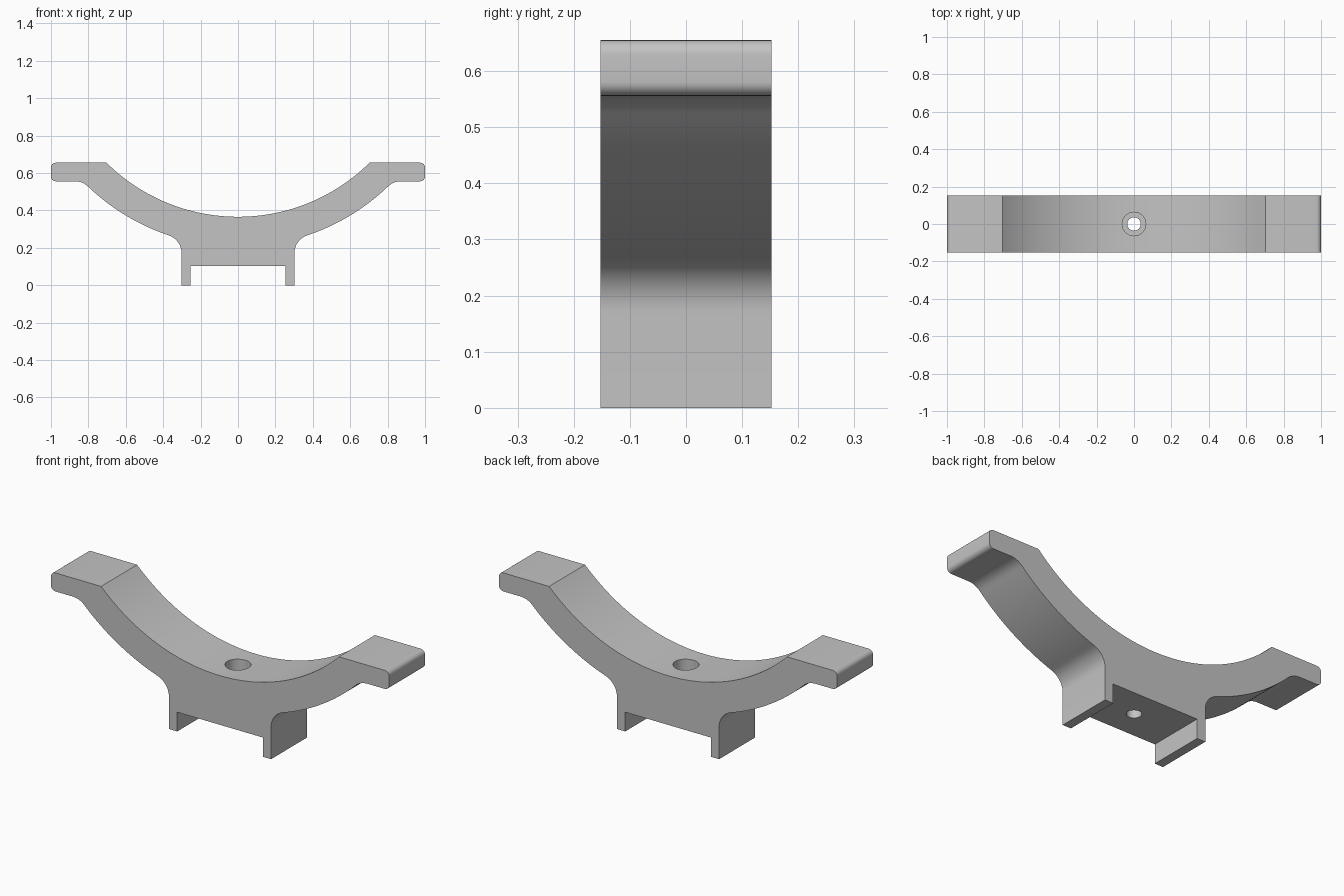
import bpy, bmesh
from math import sin, cos, pi, sqrt, atan2, asin, radians

if "Cube" in bpy.data.objects:
    bpy.data.objects.remove(bpy.data.objects["Cube"])

DEPTH = 0.152                # half depth in y
TOP, UNDER = 0.655, 0.556    # flange top and underside
CENTRE, R_IN, R_OUT = 1.366, 1.0, 1.16   # cradle arcs
FILLET, ROUND = 0.1, 0.025
LEG_OUT, LEG_IN, LEG_TOP = 0.302, 0.253, 0.103
FLOOR = 0.235                # counterbore floor


def arc(cx, cz, r, a0, a1, n):
    angles = [a0 + (a1 - a0) * i / n for i in range(n + 1)]
    return [(cx + r * cos(a), cz + r * sin(a)) for a in angles]


# Half profile, from the base centre round to the cradle centre
reach = R_OUT + FILLET
foot_x = LEG_OUT + FILLET
foot_z = CENTRE - sqrt(reach ** 2 - foot_x ** 2)
wing_z = UNDER - FILLET
wing_x = sqrt(reach ** 2 - (CENTRE - wing_z) ** 2)
a_foot = atan2(foot_z - CENTRE, foot_x)
a_wing = atan2(wing_z - CENTRE, wing_x)

half = [(LEG_IN, LEG_TOP), (LEG_IN, 0), (LEG_OUT, 0)]
half += arc(foot_x, foot_z, FILLET, pi, a_foot + pi, 12)
half += arc(0, CENTRE, R_OUT, a_foot, a_wing, 24)[1:-1]
half += arc(wing_x, wing_z, FILLET, a_wing + pi, pi / 2, 10)
half += arc(1 - ROUND, UNDER + ROUND, ROUND, -pi / 2, 0, 6)
half += arc(1 - ROUND, TOP - ROUND, ROUND, 0, pi / 2, 6)
half += arc(0, CENTRE, R_IN, asin((TOP - CENTRE) / R_IN), -pi / 2, 32)
profile = half + [(-x, z) for x, z in reversed(half[:-1])]

# Bracket body: extruded profile
bm = bmesh.new()
face = bm.faces.new([bm.verts.new((x, -DEPTH, z)) for x, z in profile])
ext = bmesh.ops.extrude_face_region(bm, geom=[face])
moved = [v for v in ext["geom"] if isinstance(v, bmesh.types.BMVert)]
bmesh.ops.translate(bm, verts=moved, vec=(0, 2 * DEPTH, 0))
bmesh.ops.recalc_face_normals(bm, faces=bm.faces)
mesh = bpy.data.meshes.new("cradle_bracket")
bm.to_mesh(mesh)
bm.free()
bracket = bpy.data.objects.new("cradle_bracket", mesh)
bpy.context.collection.objects.link(bracket)

grey = bpy.data.materials.new("light_grey")
grey.use_nodes = True
colour = (0.55, 0.55, 0.55, 1)
grey.diffuse_color = colour
grey.node_tree.nodes["Principled BSDF"].inputs["Base Color"].default_value = colour
mesh.materials.append(grey)


# Screw hole with a wider counterbore from above
def drill(name, radius, z0, z1):
    bpy.ops.mesh.primitive_cylinder_add(vertices=48, radius=radius, depth=z1 - z0,
                                        location=(0, 0, (z0 + z1) / 2))
    cutter = bpy.context.object
    cutter.name = name
    cutter.hide_render = True
    cutter.data.materials.append(grey)
    cut = bracket.modifiers.new(name, "BOOLEAN")
    cut.operation = "DIFFERENCE"
    cut.solver = "EXACT"
    cut.object = cutter
    bpy.ops.object.select_all(action="DESELECT")
    bracket.select_set(True)
    bpy.context.view_layer.objects.active = bracket
    bpy.ops.object.modifier_apply(modifier=cut.name)
    bpy.data.objects.remove(cutter)


drill("screw_hole_cutter", 0.036, 0.05, 0.6)
drill("counterbore_cutter", 0.063, FLOOR, 0.6)

bpy.ops.object.shade_smooth_by_angle(angle=radians(30))
